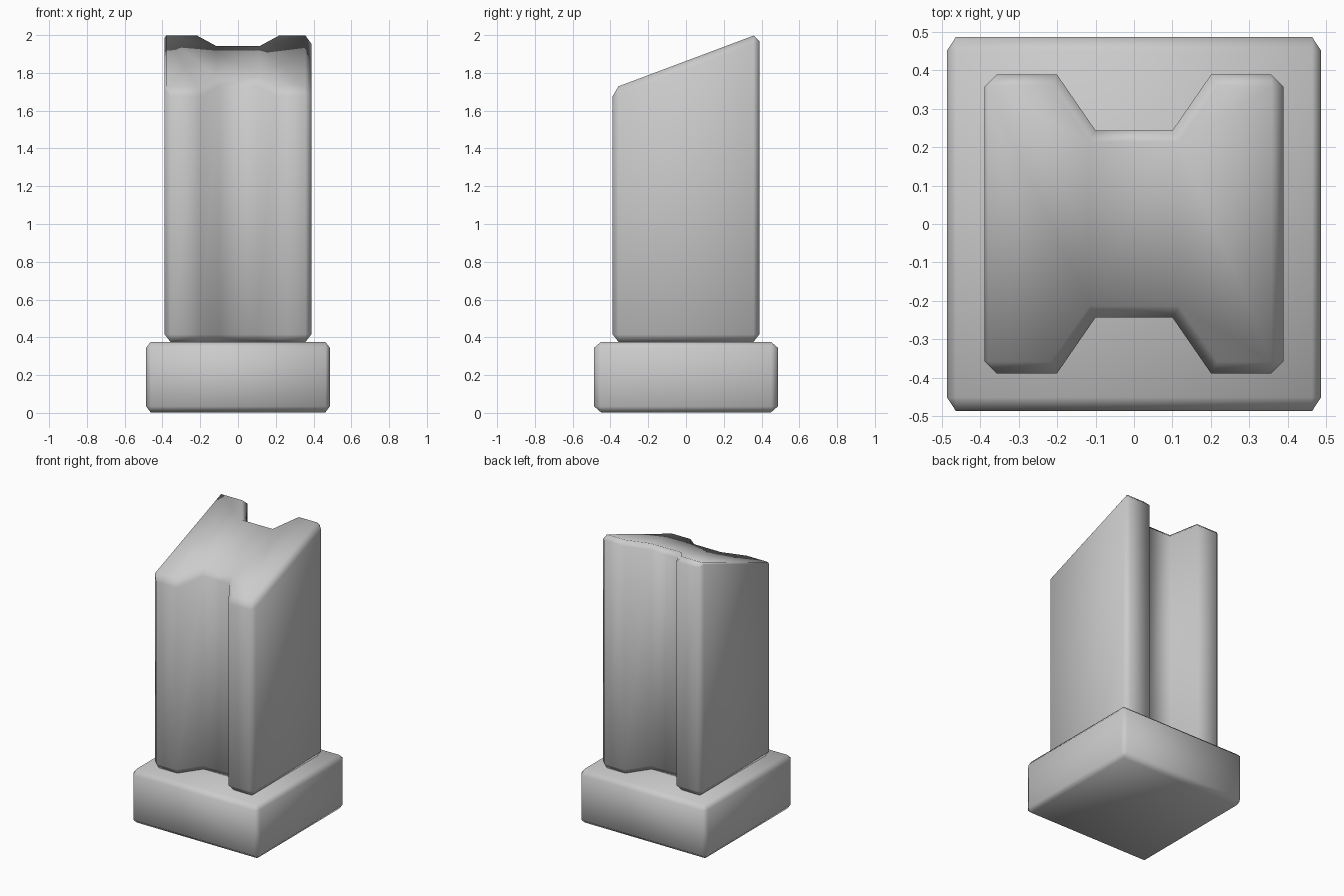
import bpy, bmesh
from math import radians

if "Cube" in bpy.data.objects:
    bpy.data.objects.remove(bpy.data.objects["Cube"])


def prism(name, outline, z0, top, stretch, width, faint=None):
    """Extrude a plan outline to the height top(y), then chamfer its crisp edges.
    stretch makes the chamfer a different size along each axis."""
    sx, sy, sz = stretch
    bm = bmesh.new()
    low = [bm.verts.new((x / sx, y / sy, z0 / sz)) for x, y in outline]
    high = [bm.verts.new((x / sx, y / sy, top(y) / sz)) for x, y in outline]
    n = len(outline)
    bm.faces.new(low[::-1])
    bm.faces.new(high)
    for i in range(n):
        j = (i + 1) % n
        bm.faces.new((low[i], low[j], high[j], high[i]))
    bm.normal_update()
    weight = bm.edges.layers.float.new("bevel_weight_edge")
    for e in bm.edges:
        if e.calc_face_angle() > radians(61):
            e[weight] = 1.0
            if faint and all(faint(v.co) for v in e.verts):
                e[weight] = 0.25
    mesh = bpy.data.meshes.new(name)
    bm.to_mesh(mesh)
    bm.free()
    ob = bpy.data.objects.new(name, mesh)
    bpy.context.collection.objects.link(ob)
    ob.scale = stretch
    mod = ob.modifiers.new("chamfer", "BEVEL")
    mod.limit_method = "WEIGHT"
    mod.width = width
    mod.segments = 1
    bpy.ops.object.select_all(action="DESELECT")
    bpy.context.view_layer.objects.active = ob
    ob.select_set(True)
    bpy.ops.object.convert(target="MESH")
    bpy.ops.object.transform_apply(location=False, rotation=False, scale=True)
    bpy.ops.object.shade_smooth_by_angle(angle=radians(75))
    return ob


# square plinth
b = 0.486
prism("plinth", [(-b, -b), (b, -b), (b, b), (-b, b)], 0.003,
      lambda y: 0.376, (0.75, 1.15, 1.0), 0.031)

# grooved column with a slanted top; the top left edge is nearly sharp
c = 0.388
front = [(-c, -c), (-0.2, -c), (-0.1, -0.243), (0.1, -0.243), (0.2, -c), (c, -c)]
back = [(-x, -y) for x, y in front]
prism("column", front + back, 0.375,
      lambda y: 1.863 + 0.375 * y, (1.0, 1.0, 1.3), 0.031,
      faint=lambda p: p.x < -0.38 and p.z > 1.0)
